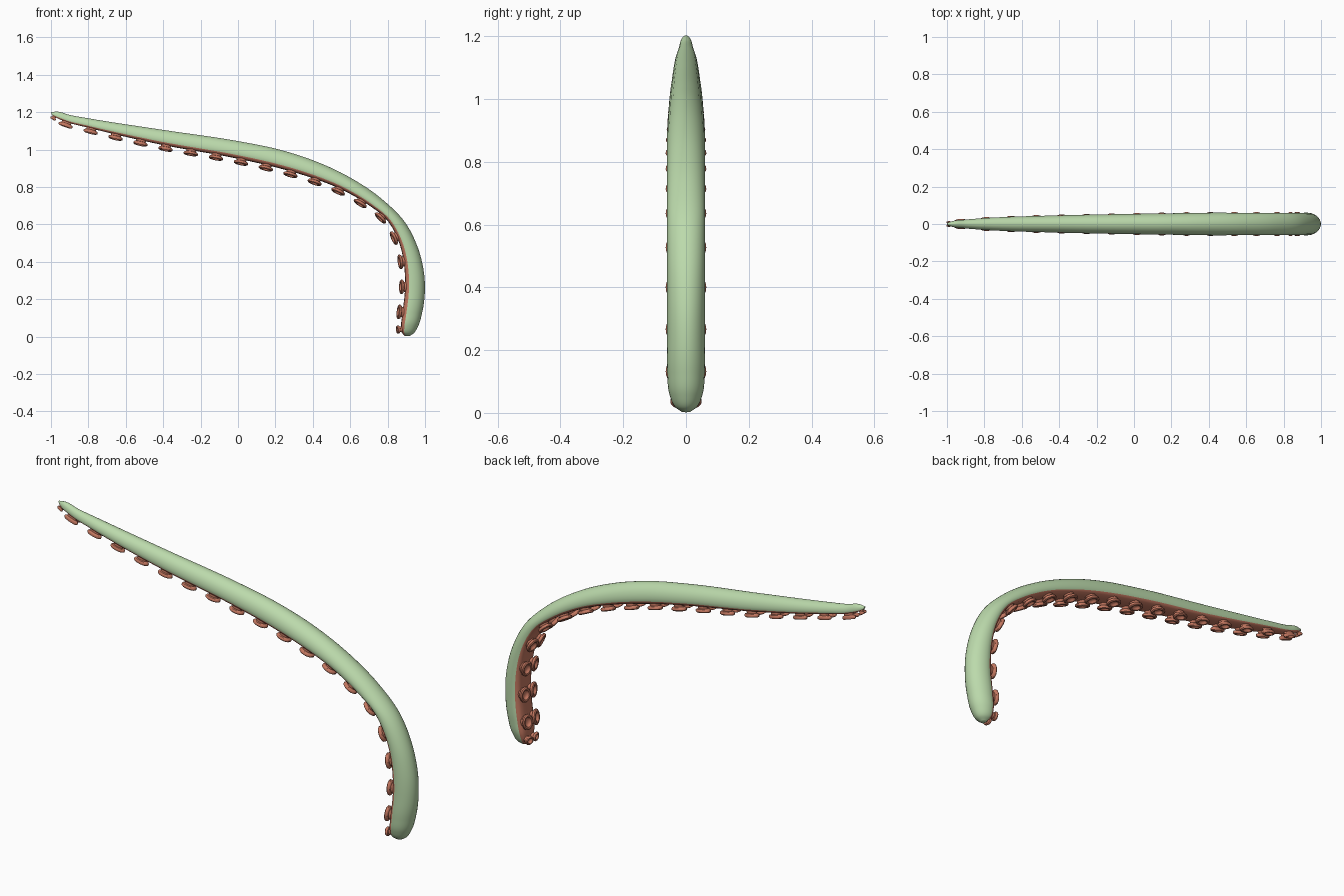
import bpy, bmesh, math
from mathutils import Vector

if "Cube" in bpy.data.objects:
    bpy.data.objects.remove(bpy.data.objects["Cube"], do_unlink=True)


def make_material(name, rgb):
    mat = bpy.data.materials.new(name)
    mat.use_nodes = True
    mat.diffuse_color = (*rgb, 1)
    mat.node_tree.nodes["Principled BSDF"].inputs["Base Color"].default_value = (*rgb, 1)
    return mat


GREEN = make_material("pale green skin", (0.50, 0.70, 0.41))
RED = make_material("terracotta underside", (0.56, 0.19, 0.12))

# Stations from tip to base: back x, back z, belly x, belly z, half width
STATIONS = [
    (-1.0, 1.2, -0.995, 1.185, 0.006),
    (-0.97, 1.203, -0.975, 1.172, 0.015),
    (-0.9, 1.185, -0.91, 1.145, 0.023),
    (-0.8, 1.167, -0.81, 1.119, 0.031),
    (-0.4, 1.105, -0.41, 1.026, 0.046),
    (0.0, 1.045, -0.02, 0.955, 0.054),
    (0.2, 1.005, 0.17, 0.913, 0.057),
    (0.4, 0.943, 0.36, 0.86, 0.06),
    (0.6, 0.85, 0.55, 0.788, 0.06),
    (0.77, 0.735, 0.7, 0.702, 0.06),
    (0.89, 0.615, 0.795, 0.625, 0.06),
    (0.96, 0.48, 0.857, 0.515, 0.06),
    (0.993, 0.35, 0.887, 0.39, 0.06),
    (0.999, 0.24, 0.893, 0.26, 0.06),
    (0.985, 0.13, 0.88, 0.13, 0.06),
    (0.965, 0.06, 0.872, 0.06, 0.053),
    (0.94, 0.018, 0.876, 0.022, 0.036),
    (0.915, 0.002, 0.89, 0.004, 0.014),
]
KEYS = [Vector(s) for s in STATIONS]


def tangent(i):
    """Spacing-aware slope of the stations at index i."""
    if i == 0:
        return (KEYS[1] - KEYS[0]).normalized()
    if i == len(KEYS) - 1:
        return (KEYS[i] - KEYS[i - 1]).normalized()
    a, b = KEYS[i] - KEYS[i - 1], KEYS[i + 1] - KEYS[i]
    la, lb = a.length, b.length
    return (a / la * lb + b / lb * la) / (la + lb)


def smooth_stations(steps):
    out = []
    for i in range(len(KEYS) - 1):
        p, q = KEYS[i], KEYS[i + 1]
        span = (q - p).length
        m, n = tangent(i) * span, tangent(i + 1) * span
        for k in range(steps):
            t = k / steps
            u = 1 - t
            out.append(p * (u * u * (1 + 2 * t)) + q * (t * t * (3 - 2 * t))
                       + m * (t * u * u) - n * (t * t * u))
    return out + [KEYS[-1]]


RINGS = smooth_stations(8)


def finish(bm, name, mats):
    bmesh.ops.recalc_face_normals(bm, faces=bm.faces)
    mesh = bpy.data.meshes.new(name)
    bm.to_mesh(mesh)
    bm.free()
    obj = bpy.data.objects.new(name, mesh)
    bpy.context.collection.objects.link(obj)
    for mat in mats:
        mesh.materials.append(mat)
    bpy.ops.object.select_all(action='DESELECT')
    obj.select_set(True)
    bpy.context.view_layer.objects.active = obj
    bpy.ops.object.shade_smooth_by_angle(angle=math.radians(40))


# Arm: rounded back, flattened belly; profile is (width, depth) fractions
HALF = [(0.2, 0.015), (0.4, 0.06), (0.58, 0.13), (0.74, 0.225), (0.87, 0.345),
        (0.96, 0.49), (1.0, 0.64), (0.98, 0.8), (0.88, 0.91), (0.7, 0.97), (0.4, 0.995)]
EDGE = 8  # profile index where the belly colour starts
PROFILE = [(0, 0)] + HALF + [(0, 1)] + [(-y, d) for y, d in reversed(HALF)]

bm = bmesh.new()
loops = []
for bx, bz, ix, iz, w in RINGS:
    back, belly = Vector((bx, 0, bz)), Vector((ix, 0, iz))
    loops.append([bm.verts.new(back.lerp(belly, d) + Vector((0, w * y, 0)))
                  for y, d in PROFILE])
count = len(PROFILE)
for a, b in zip(loops, loops[1:]):
    for j in range(count):
        k = (j + 1) % count
        face = bm.faces.new((a[j], a[k], b[k], b[j]))
        face.material_index = int(EDGE <= j < count - EDGE)
bm.faces.new(loops[0])
bm.faces.new(loops[-1])
finish(bm, "tentacle_arm", [GREEN, RED])


# Suckers: lathed cups in two rows, profile is (radius, height) fractions
CUP = [(0.75, -0.3), (0.66, 0.3), (0.9, 0.4), (1, 0.6), (0.98, 0.85),
       (0.82, 1), (0.62, 0.95), (0.5, 0.65), (0.3, 0.5)]
SEGMENTS = 20


def belly_frame(dist):
    """Belly point, direction, outward normal and half width at a length from the tip."""
    run = 0
    for p, q in zip(RINGS, RINGS[1:]):
        a, b = Vector((p[2], 0, p[3])), Vector((q[2], 0, q[3]))
        step = (b - a).length
        if run + step >= dist:
            break
        run += step
    f = (dist - run) / step
    along = (b - a).normalized()
    normal = Vector((p[2] - p[0], 0, p[3] - p[1]))
    normal = (normal - along * normal.dot(along)).normalized()
    return a.lerp(b, f), along, normal, p[4] + (q[4] - p[4]) * f


def add_sucker(bm, dist, side, length, height):
    point, along, normal, w = belly_frame(dist)
    sideways = Vector((0, side, 0))
    normal = (normal + sideways * 0.22).normalized()
    across = normal.cross(along)
    centre = point + sideways * w * 0.5
    rows = []
    for r, h in CUP:
        rows.append([])
        for s in range(SEGMENTS):
            a = math.tau * s / SEGMENTS
            rows[-1].append(bm.verts.new(
                centre + along * math.cos(a) * r * length
                + across * math.sin(a) * r * w * 0.52 + normal * h * height))
    for lo, hi in zip(rows, rows[1:]):
        for s in range(SEGMENTS):
            t = (s + 1) % SEGMENTS
            bm.faces.new((lo[s], lo[t], hi[t], hi[s]))
    bm.faces.new(rows[0])
    bm.faces.new(rows[-1])


TOTAL = sum(math.hypot(q[2] - p[2], q[3] - p[3]) for p, q in zip(RINGS, RINGS[1:]))
FIRST, LAST, NUMBER = 0.088, TOTAL - 0.132, 18
for name, side in (("left_suckers", 1), ("right_suckers", -1)):
    bm = bmesh.new()
    for i in range(NUMBER):
        add_sucker(bm, FIRST + (LAST - FIRST) * i / (NUMBER - 1), side, 0.039, 0.027)
    # Small suckers at both ends
    add_sucker(bm, 0.016, side, 0.016, 0.018)
    add_sucker(bm, TOTAL - 0.04, side, 0.022, 0.024)
    finish(bm, name, [RED])
